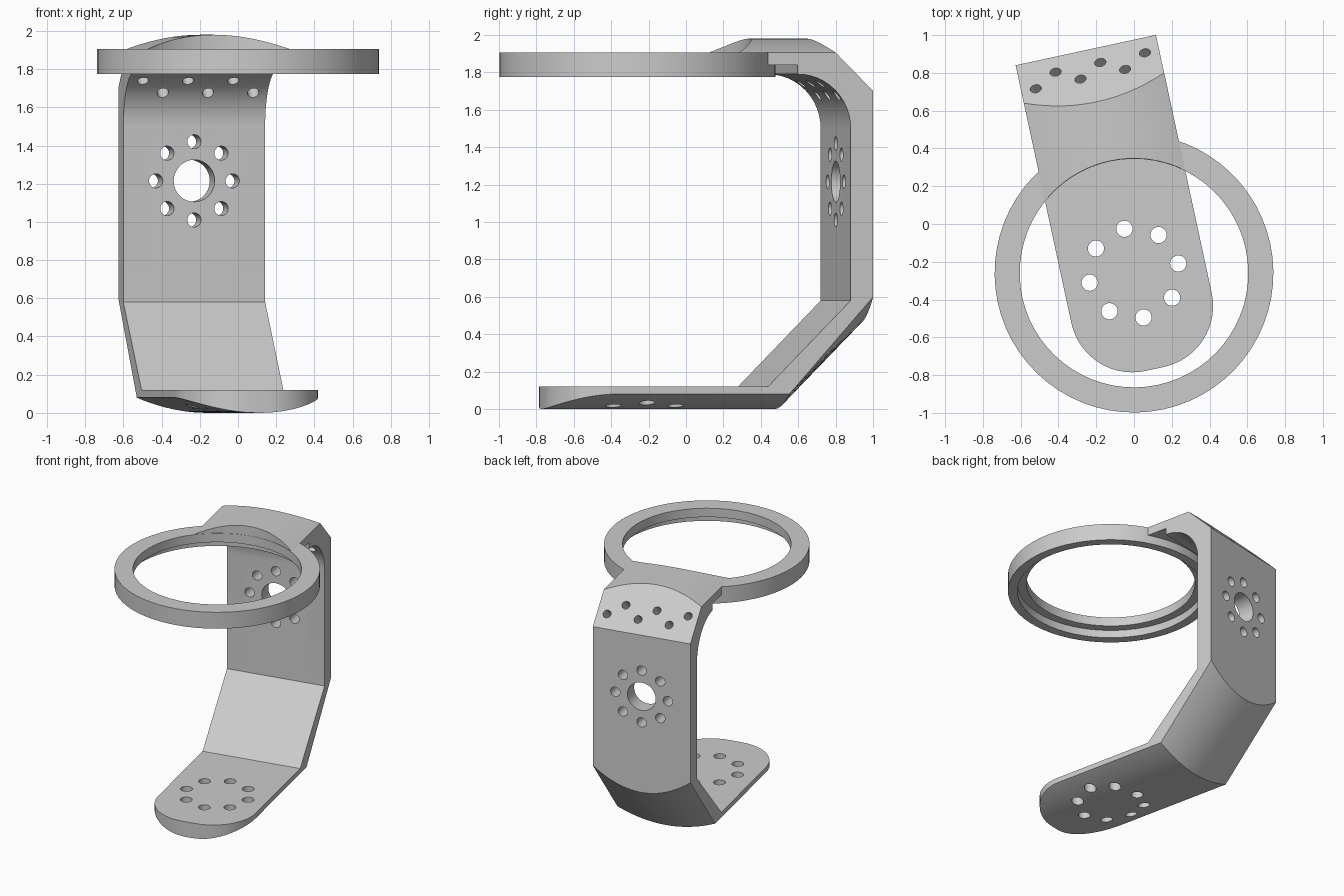
import bpy, bmesh, math
from mathutils import Vector, Matrix

cube = bpy.data.objects.get("Cube")
if cube:
    bpy.data.objects.remove(cube, do_unlink=True)

grey = bpy.data.materials.new("plain_grey")
grey.use_nodes = True
grey.diffuse_color = (0.6, 0.6, 0.6, 1)
grey.node_tree.nodes["Principled BSDF"].inputs["Base Color"].default_value = (0.6, 0.6, 0.6, 1)

HALF = 0.38                      # half width of the bracket
RING_IN, RING_OUT = 0.605, 0.738
FRAME = Matrix.Translation((0, -0.26, 0)) @ Matrix.Rotation(math.radians(12.2), 4, "Z")


def make_object(name, bm):
    bmesh.ops.recalc_face_normals(bm, faces=bm.faces)
    mesh = bpy.data.meshes.new(name)
    bm.to_mesh(mesh)
    bm.free()
    obj = bpy.data.objects.new(name, mesh)
    bpy.context.collection.objects.link(obj)
    mesh.materials.append(grey)
    obj.matrix_world = FRAME
    return obj


def select(obj):
    bpy.ops.object.select_all(action="DESELECT")
    obj.select_set(True)
    bpy.context.view_layer.objects.active = obj


def bridge(bm, loops, closed):
    rings = [[bm.verts.new(p) for p in loop] for loop in loops]
    pairs = list(zip(rings, rings[1:] + rings[:1])) if closed else list(zip(rings, rings[1:]))
    for a, b in pairs:
        for i in range(len(a)):
            j = (i + 1) % len(a)
            bm.faces.new((a[i], a[j], b[j], b[i]))
    if not closed:
        bm.faces.new(rings[0])
        bm.faces.new(rings[-1])


def section(u):
    """Side profile of the bracket at width position u, with a bulged outer skin."""
    b = 1 - (u / HALF) ** 2
    toe = -0.189 - math.sqrt(max(0, 0.33 ** 2 - max(0, abs(u) - 0.05) ** 2))
    nose = math.sqrt((RING_IN + 0.002) ** 2 - u * u)
    top, sole = 1.905 + 0.075 * b, 0.08 * (1 - b)
    pts = [(nose, top), (1.003 - 0.075 * b, top), (1.208, 1.7),
           (1.208, 0.6 - 0.145 * b), (0.75, sole), (toe, sole),
           (toe, 0.12), (0.633, 0.12), (1.085, 0.58)]
    # rounded inner corner under the top arm
    for i in range(13):
        a = math.pi / 2 * i / 12
        pts.append((0.795 + 0.29 * math.cos(a), 1.5 + 0.29 * math.sin(a)))
    pts += [(0.795, 1.84), (nose, 1.84)]
    return [(u, v, z) for v, z in pts]


# Bracket body: foot, slant, back wall and top arm in one piece
side = [0.05 + 0.33 * math.sin(math.pi / 2 * i / 14) for i in range(15)]
stations = [-u for u in reversed(side)] + [0] + side
bm = bmesh.new()
bridge(bm, [section(u) for u in stations], False)
bracket = make_object("bracket", bm)

# Hole cutters
bm = bmesh.new()


def hole(center, axis, radius, length=0.4, sides=32):
    turn = Vector((0, 0, 1)).rotation_difference(Vector(axis)).to_matrix().to_4x4()
    bmesh.ops.create_cone(bm, cap_ends=True, segments=sides, radius1=radius, radius2=radius,
                          depth=length, matrix=Matrix.Translation(center) @ turn)


for i in range(8):
    c, s = math.cos(i * math.pi / 4), math.sin(i * math.pi / 4)
    hole((0.24 * c, 0.24 * s, 0.06), (0, 0, 1), 0.043)
    hole((0.205 * c, 1.15, 1.215 + 0.205 * s), (0, 1, 0), 0.037)
hole((0, 1.15, 1.215), (0, 1, 0), 0.11)
for i in range(6):
    v = 1.064 + 0.064 * (i % 2)
    hole((-0.302 + 0.121 * i, v - 0.05, 2.858 - v), (0, 1, 1), 0.03)
cutter = make_object("hole_cutter", bm)
cutter.hide_render = True

cut = bracket.modifiers.new("holes", "BOOLEAN")
cut.operation, cut.solver, cut.object = "DIFFERENCE", "EXACT", cutter
select(bracket)
bpy.ops.object.modifier_apply(modifier=cut.name)
bpy.data.objects.remove(cutter, do_unlink=True)

# Ring with a rebate on the underside
profile = [(RING_IN, 1.905), (RING_OUT, 1.905), (RING_OUT, 1.775),
           (0.67, 1.775), (0.67, 1.835), (RING_IN, 1.835)]
bm = bmesh.new()
angles = [math.tau * i / 64 for i in range(64)]
bridge(bm, [[(r * math.cos(a), r * math.sin(a), z) for r, z in profile] for a in angles], True)
ring = make_object("ring", bm)

for obj in (bracket, ring):
    select(obj)
    bpy.ops.object.shade_smooth_by_angle(angle=math.radians(25))
